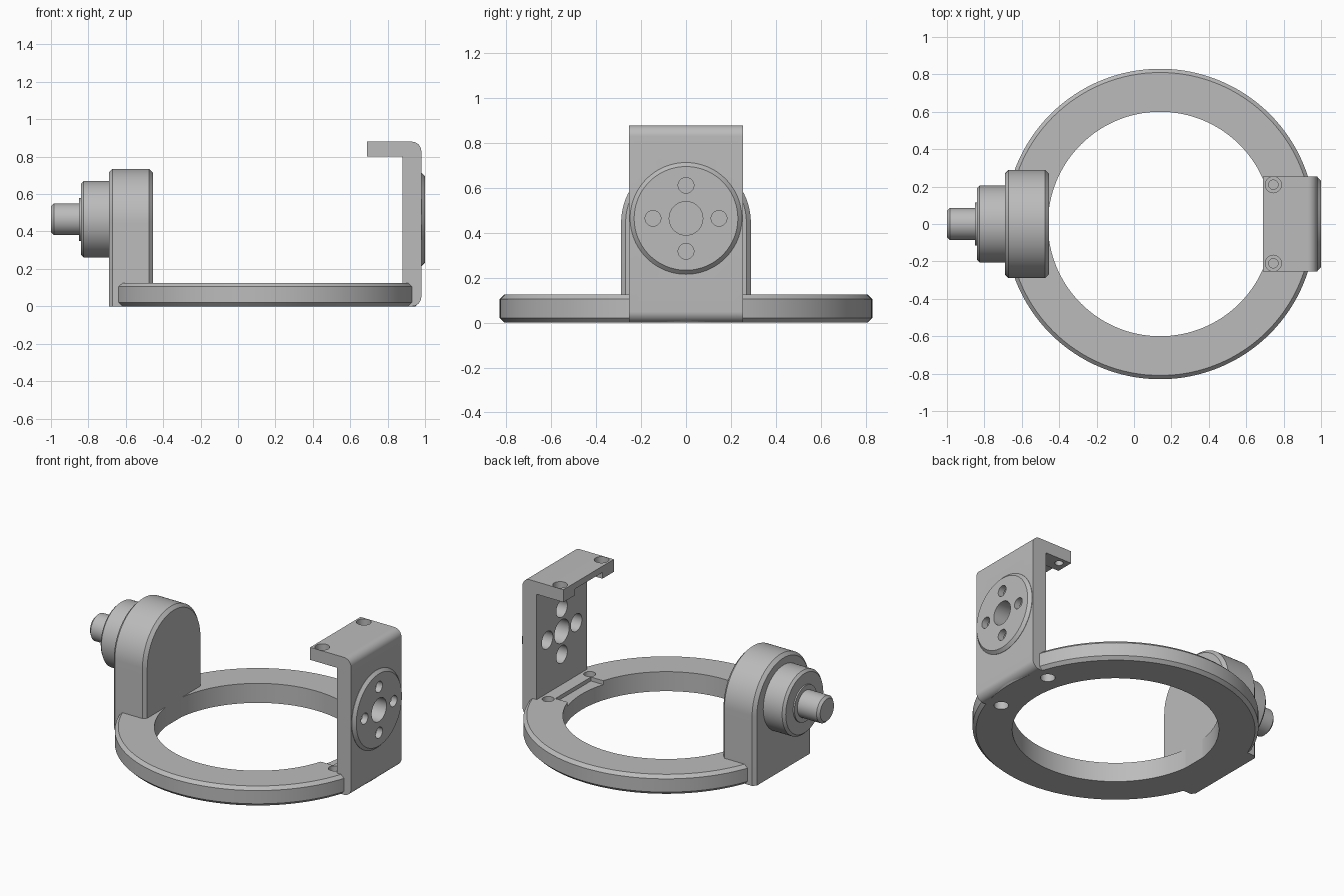
import bpy, bmesh
from math import sin, cos, pi

cube = bpy.data.objects.get("Cube")
if cube:
    bpy.data.objects.remove(cube, do_unlink=True)

GREY = (0.5, 0.5, 0.5, 1.0)
mat = bpy.data.materials.new("plain grey")
mat.use_nodes = True
mat.diffuse_color = GREY
mat.node_tree.nodes["Principled BSDF"].inputs["Base Color"].default_value = GREY

AXIS_Z = 0.465      # height of the pivot axis
RING_X = 0.14       # ring centre
HALF_W = 0.255      # half width of the angled bracket
SEG = 96


def loft(name, rings, closed=False):
    """Skin a row of equal point loops; cap the ends unless closed."""
    bm = bmesh.new()
    loops = [[bm.verts.new(p) for p in ring] for ring in rings]
    pairs = list(zip(loops, loops[1:]))
    if closed:
        pairs.append((loops[-1], loops[0]))
    else:
        bm.faces.new(loops[0])
        bm.faces.new(loops[-1])
    n = len(loops[0])
    for a, b in pairs:
        for i in range(n):
            j = (i + 1) % n
            bm.faces.new((a[i], a[j], b[j], b[i]))
    bmesh.ops.recalc_face_normals(bm, faces=bm.faces)
    mesh = bpy.data.meshes.new(name)
    bm.to_mesh(mesh)
    bm.free()
    mesh.materials.append(mat)
    obj = bpy.data.objects.new(name, mesh)
    bpy.context.collection.objects.link(obj)
    return obj


def circle(axis, centre, h, r, seg=SEG):
    """Loop of radius r at position h along the x or z axis."""
    turns = [2 * pi * i / seg for i in range(seg)]
    u, v = centre
    if axis == "x":
        return [(h, u + r * cos(t), v + r * sin(t)) for t in turns]
    return [(u + r * cos(t), v + r * sin(t), h) for t in turns]


def lathe(name, axis, centre, profile, closed=False, seg=SEG):
    return loft(name, [circle(axis, centre, h, r, seg) for h, r in profile], closed)


def drill(axis, centre, start, end, r):
    return lathe("cutter", axis, centre, [(start, r), (end, r)], seg=40)


def box(x0, x1, half_y, z0, z1):
    return loft("cutter", [[(x, -half_y, z0), (x, half_y, z0),
                            (x, half_y, z1), (x, -half_y, z1)] for x in (x0, x1)])


def select_only(obj):
    bpy.ops.object.select_all(action="DESELECT")
    obj.select_set(True)
    bpy.context.view_layer.objects.active = obj


def cut(obj, cutters):
    select_only(obj)
    for c in cutters:
        mod = obj.modifiers.new("cut", "BOOLEAN")
        mod.operation = "DIFFERENCE"
        mod.solver = "EXACT"
        mod.object = c
        bpy.ops.object.modifier_apply(modifier=mod.name)
        bpy.data.objects.remove(c, do_unlink=True)


# Base ring with chamfered outer edges, a shallow groove and two screw holes
ring = lathe("base_ring", "z", (RING_X, 0),
             [(0, 0.6), (0, 0.81), (0.02, 0.83), (0.105, 0.83), (0.125, 0.81), (0.125, 0.6)],
             closed=True, seg=128)
ring_cutters = [box(0.6, 0.8, 0.18, 0.1, 0.2)]
for side in (-1, 1):
    spot = (0.83, side * 0.21)
    ring_cutters += [drill("z", spot, -0.1, 0.2, 0.035), drill("z", spot, -0.1, 0.05, 0.043)]
cut(ring, ring_cutters)


# Arched pivot support with chamfered outline
def arch(x, inset):
    r = 0.289 - inset
    curve = [(x, r * cos(pi * i / 48), 0.446 + r * sin(pi * i / 48)) for i in range(49)]
    return [(x, r, 0)] + curve + [(x, -r, 0)]


support = loft("pivot_support", [arch(-0.691, 0.02), arch(-0.671, 0),
                                 arch(-0.475, 0), arch(-0.455, 0.02)])

# Stepped hub and shaft on the outer face of the support
shaft = lathe("hub_and_shaft", "x", (0, AXIS_Z),
              [(-0.68, 0.205), (-0.825, 0.205), (-0.84, 0.19), (-0.84, 0.115),
               (-0.849, 0.115), (-0.849, 0.085), (-0.985, 0.085), (-1.0, 0.07)])


# Angled bracket: upright wall, top flange, rounded outer corners
def corner(cz, start):
    angles = [start + pi / 2 * i / 10 for i in range(11)]
    return [(0.93 + 0.05 * cos(a), cz + 0.05 * sin(a)) for a in angles]


outline = ([(0.88, 0)] + corner(0.05, -pi / 2) + corner(0.83, 0)
           + [(0.69, 0.88), (0.69, 0.8), (0.88, 0.8)])
bracket = loft("angled_bracket", [[(x, y, z) for x, z in outline] for y in (-HALF_W, HALF_W)])

# Round mounting boss on the outside of the wall
boss = lathe("mounting_boss", "x", (0, AXIS_Z), [(0.975, 0.249), (0.982, 0.249), (1.0, 0.231)])


# Centre bore and four stepped bolt holes through wall and boss
def bolt_pattern():
    drills = [drill("x", (0, AXIS_Z), 0.8, 1.1, 0.075)]
    for k in range(4):
        a = k * pi / 2
        spot = (0.147 * cos(a), AXIS_Z + 0.147 * sin(a))
        drills += [drill("x", spot, 0.8, 1.1, 0.035), drill("x", spot, 0.8, 0.96, 0.056)]
    return drills


cut(boss, bolt_pattern())

# Flange recess and counterbored screw holes
flange_cutters = [box(0.6, 0.8, 0.14, 0.7, 0.84)]
for side in (-1, 1):
    spot = (0.745, side * 0.21)
    flange_cutters += [drill("z", spot, 0.75, 0.95, 0.025), drill("z", spot, 0.84, 0.95, 0.043)]
cut(bracket, bolt_pattern() + flange_cutters)

# Smooth round surfaces, keep edges crisp
for part in (ring, support, shaft, bracket, boss):
    select_only(part)
    bpy.ops.object.shade_smooth_by_angle()
